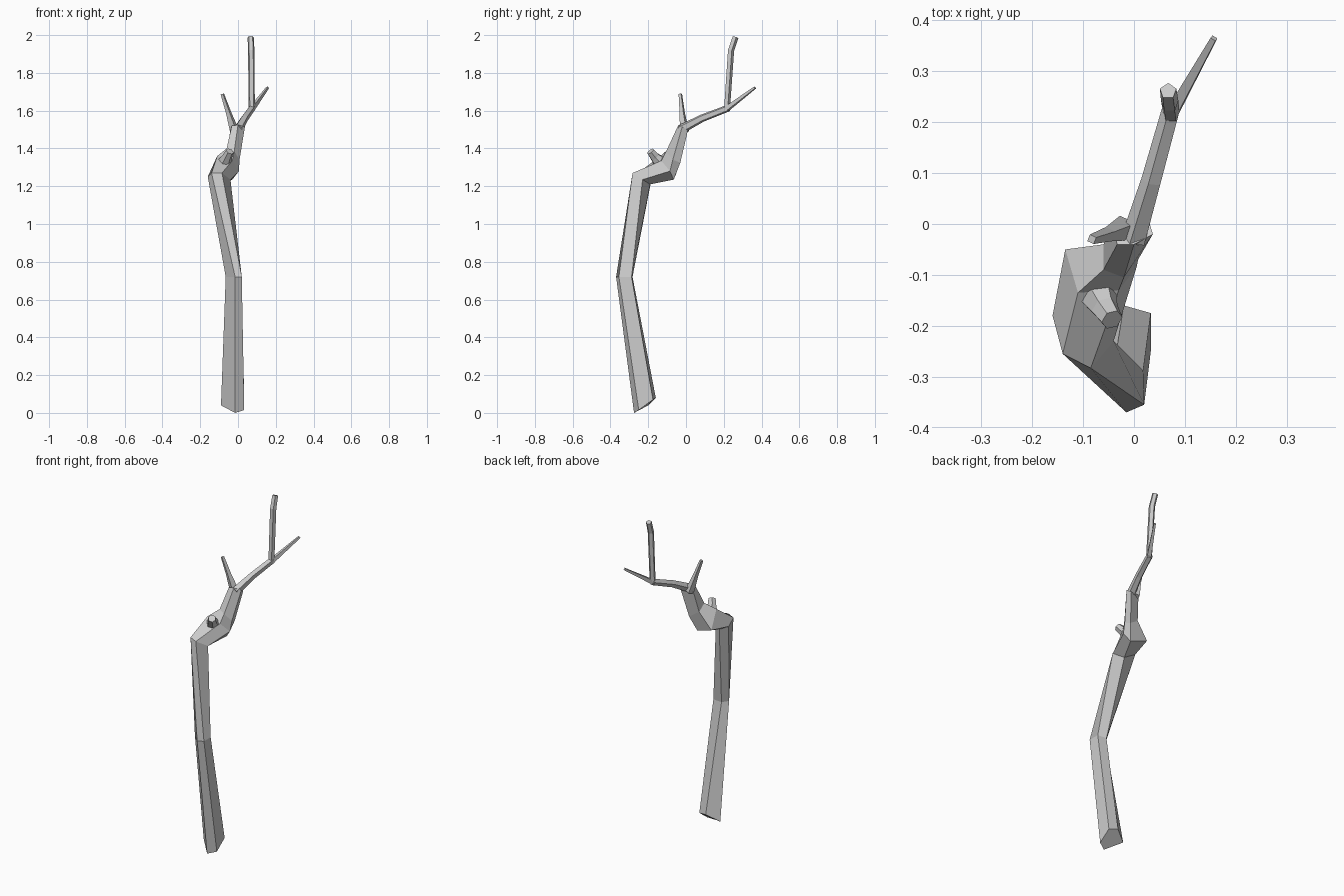
import bpy, math
from mathutils import Vector


def loft(name, rings):
    """Skin equal-sized rings into one capped flat-faced tube."""
    n = len(rings[0])
    verts = [p for r in rings for p in r]
    faces = [tuple(reversed(range(n))),
             tuple(range(len(verts) - n, len(verts)))]
    for k in range(len(rings) - 1):
        for i in range(n):
            j = (i + 1) % n
            faces.append((k * n + i, k * n + j, k * n + n + j, k * n + n + i))
    mesh = bpy.data.meshes.new(name)
    mesh.from_pydata(verts, [], faces)
    mesh.update()
    obj = bpy.data.objects.new(name, mesh)
    bpy.context.collection.objects.link(obj)
    return obj


def limb(name, path, sides=5, turn=0.0):
    """Tapered limb along (x, y, z, radius) points."""
    pts = [Vector(p[:3]) for p in path]
    rings = []
    for k, p in enumerate(pts):
        a, b = pts[max(k - 1, 0)], pts[min(k + 1, len(pts) - 1)]
        axis = (b - a).normalized()
        u = (Vector((1, 0, 0)) - axis * axis.x).normalized()
        v = axis.cross(u)
        r = path[k][3]
        rings.append([p + r * (math.cos(t) * u + math.sin(t) * v)
                      for t in (turn + 2 * math.pi * i / sides
                                for i in range(sides))])
    return loft(name, rings)


# Trunk: five-sided sections from the cut base, over the elbow, to the fork
loft("trunk", [
    [(-.09, -.20, .04), (-.015, -.275, 0), (.033, -.25, .015),
     (.033, -.175, .07), (-.02, -.16, .08)],
    [(-.065, -.32, .72), (-.015, -.37, .72), (.02, -.355, .72),
     (.018, -.288, .72), (-.04, -.283, .72)],
    [(-.16, -.18, 1.25), (-.14, -.255, 1.27), (-.085, -.283, 1.27),
     (-.04, -.23, 1.235), (-.09, -.19, 1.21)],
    [(-.135, -.05, 1.27), (-.11, -.135, 1.36), (-.03, -.13, 1.335),
     (.005, -.085, 1.28), (-.03, -.065, 1.235)],
    [(-.06, -.04, 1.365), (-.06, -.09, 1.40), (-.02, -.105, 1.385),
     (.008, -.07, 1.34), (0, -.03, 1.325)],
    [(-.04, -.01, 1.50), (-.033, -.04, 1.52), (0, -.04, 1.525),
     (.037, -.02, 1.515), (.028, .01, 1.495)],
])

# Broken stub on the elbow
limb("stub", [(-.075, -.13, 1.32, .042), (-.058, -.165, 1.355, .027),
              (-.043, -.188, 1.385, .022)], 6)

# Main branch and its upright continuation
limb("main_branch", [(0, -.03, 1.50, .026), (.035, .085, 1.56, .021),
                     (.073, .222, 1.613, .019)], 5, .6)
limb("upright_branch", [(.073, .215, 1.60, .017), (.07, .237, 1.92, .018),
                        (.067, .261, 1.99, .017)], 5, .3)

# Thin side twigs
limb("side_twig", [(.07, .21, 1.605, .017), (.157, .365, 1.722, .008)], 4, .4)
limb("left_twig", [(-.018, -.008, 1.49, .026), (-.05, -.02, 1.59, .015),
                   (-.083, -.03, 1.688, .010)], 4, .4)
